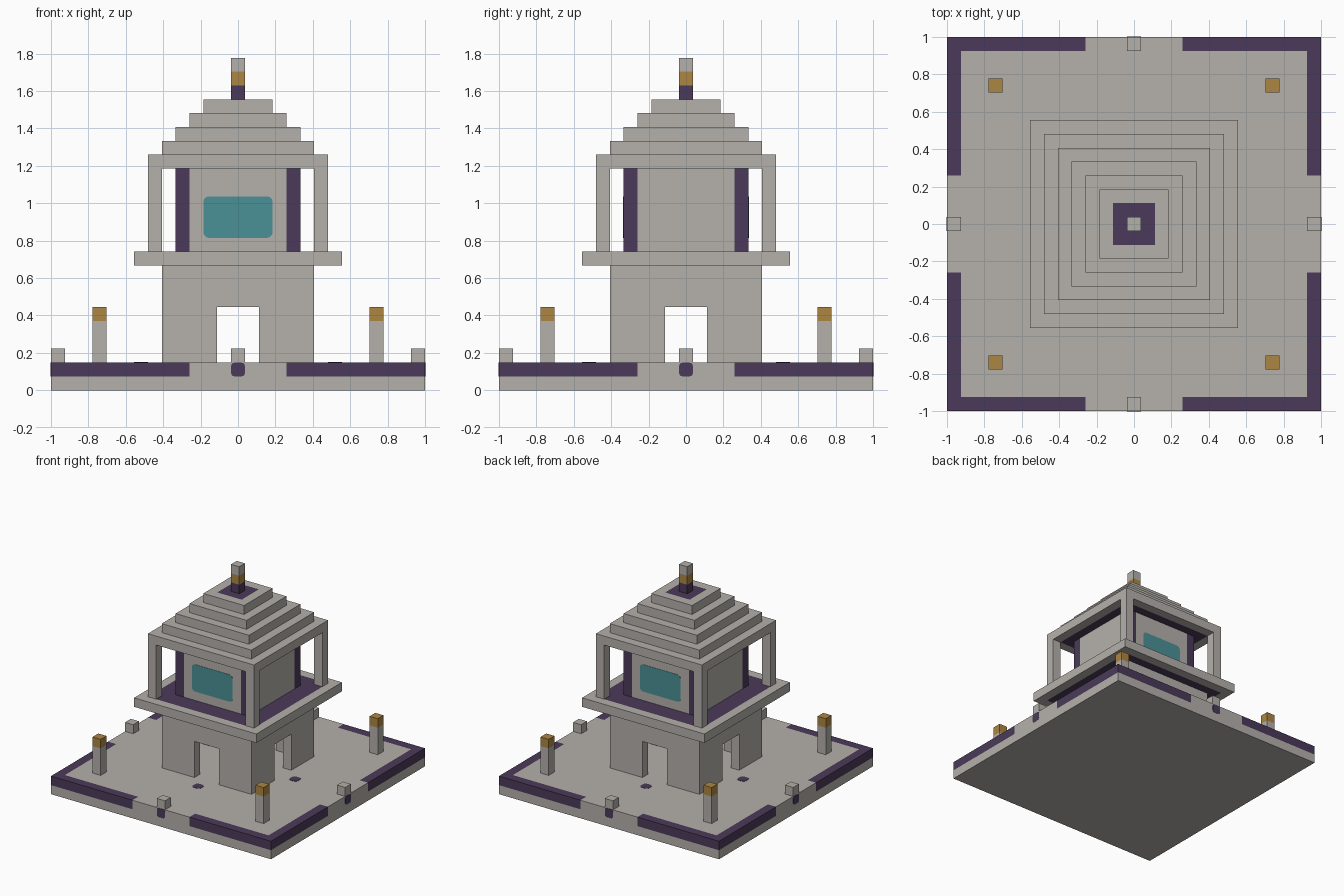
import bpy, bmesh
from mathutils import Matrix, Vector
from math import pi

U = 2 / 27  # one block

old = bpy.data.objects.get("Cube")
if old:
    bpy.data.objects.remove(old)


def material(name, rgb):
    m = bpy.data.materials.new(name)
    m.use_nodes = True
    m.diffuse_color = (*rgb, 1)
    m.node_tree.nodes["Principled BSDF"].inputs["Base Color"].default_value = (*rgb, 1)
    return m


STONE = material("stone_grey", (0.46, 0.44, 0.41))
PURPLE = material("dark_purple", (0.07, 0.042, 0.1))
GOLD = material("gold", (0.42, 0.24, 0.055))
TEAL = material("teal", (0.07, 0.285, 0.305))


def boxes(name, mat, *spans, turns=1, step=1, bevel=0):
    """Boxes in block units (x0, x1, y0, y1, z0, z1), repeated by quarter turns.
    With bevel, the edges along y are rounded."""
    bm = bmesh.new()
    for x0, x1, y0, y1, z0, z1 in spans:
        for t in range(turns):
            size = Matrix.Diagonal((x1 - x0, y1 - y0, z1 - z0, 1))
            place = Matrix.Translation(((x0 + x1) / 2, (y0 + y1) / 2, (z0 + z1) / 2))
            turn = Matrix.Rotation(t * step * pi / 2, 4, "Z")
            cube = bmesh.ops.create_cube(bm, size=1, matrix=place @ size)
            verts = cube["verts"]
            if bevel:
                thin = min((x1 - x0, 0), (y1 - y0, 1), (z1 - z0, 2))[1]
                edges = {e for v in verts for e in v.link_edges
                         if abs((e.verts[0].co - e.verts[1].co)[thin]) > 1e-4}
                made = bmesh.ops.bevel(bm, geom=list(edges), offset=bevel, segments=3,
                                       profile=0.5, affect="EDGES")
                verts = list({v for f in made["faces"] for v in f.verts})
            bmesh.ops.transform(bm, matrix=turn, verts=verts)
    bmesh.ops.scale(bm, vec=Vector((U, U, U)), verts=bm.verts)
    mesh = bpy.data.meshes.new(name)
    bm.to_mesh(mesh)
    bm.free()
    mesh.materials.append(mat)
    ob = bpy.data.objects.new(name, mesh)
    bpy.context.collection.objects.link(ob)
    return ob


def square(name, mat, half, z0, z1):
    return boxes(name, mat, (-half, half, -half, half, z0, z1))


def frame(name, mat, half, z0, z1):
    """Square ring one block wide."""
    return boxes(name, mat, (-half, half - 1, -half, 1 - half, z0, z1), turns=4)


# Plinth with purple corner borders
square("plinth", STONE, 13.5, 0, 1)
square("courtyard_floor", STONE, 12.5, 1, 2)
boxes("courtyard_edge", STONE, (-3.5, 3.5, -13.5, -12.5, 1, 2), turns=4)
boxes("corner_border", PURPLE, (-13.5, -3.5, -13.5, -12.5, 1, 2),
      (3.5, 12.5, -13.5, -12.5, 1, 2), turns=4)

# Edge markers and floor spots
boxes("edge_block", STONE, (-.5, .5, -13.5, -12.5, 2, 3), turns=4)
boxes("edge_spot", PURPLE, (-.5, .5, -13.52, -13.5, 1, 2), turns=4, bevel=.25)
boxes("floor_spot", PURPLE, (-.5, .5, -7.5, -6.5, 2, 2.03), turns=4, bevel=.3)

# Lamp posts
boxes("lamp_post", STONE, (9.5, 10.5, 9.5, 10.5, 2, 5), turns=4)
boxes("lamp_head", GOLD, (9.5, 10.5, 9.5, 10.5, 5, 6), turns=4)

# Lower hall with four doorways
boxes("hall_wall", STONE, (-5.5, -1.5, -5.5, -4.5, 2, 9), (1.5, 4.5, -5.5, -4.5, 2, 9),
      (-1.5, 1.5, -5.5, -4.5, 6, 9), turns=4)

# Balcony
frame("balcony_rim", STONE, 7.5, 9, 10)
square("balcony_floor", PURPLE, 6.5, 9, 10)
boxes("balcony_post", STONE, (5.5, 6.5, 5.5, 6.5, 10, 16), turns=4)

# Upper room
boxes("room_wall", STONE, (-3.5, 3.5, -4.5, -3.5, 10, 16), turns=4)
boxes("room_column", PURPLE, (3.5, 4.5, 3.5, 4.5, 10, 16), turns=4)
boxes("window", TEAL, (-2.5, 2.5, -4.53, -4.5, 11, 14), turns=2, step=2, bevel=.4)

# Stepped roof
frame("eave", STONE, 6.5, 16, 17)
square("soffit", PURPLE, 5.5, 16, 17)
for i in range(3):
    square(f"roof_step_{i + 1}", STONE, 5.5 - i, 17 + i, 18 + i)
frame("roof_top_rim", STONE, 2.5, 20, 21)
square("roof_cap", PURPLE, 1.5, 20, 21)

# Spire
for i, (part, mat) in enumerate((("base", PURPLE), ("band", GOLD), ("tip", STONE))):
    square(f"spire_{part}", mat, .5, 21 + i, 22 + i)
